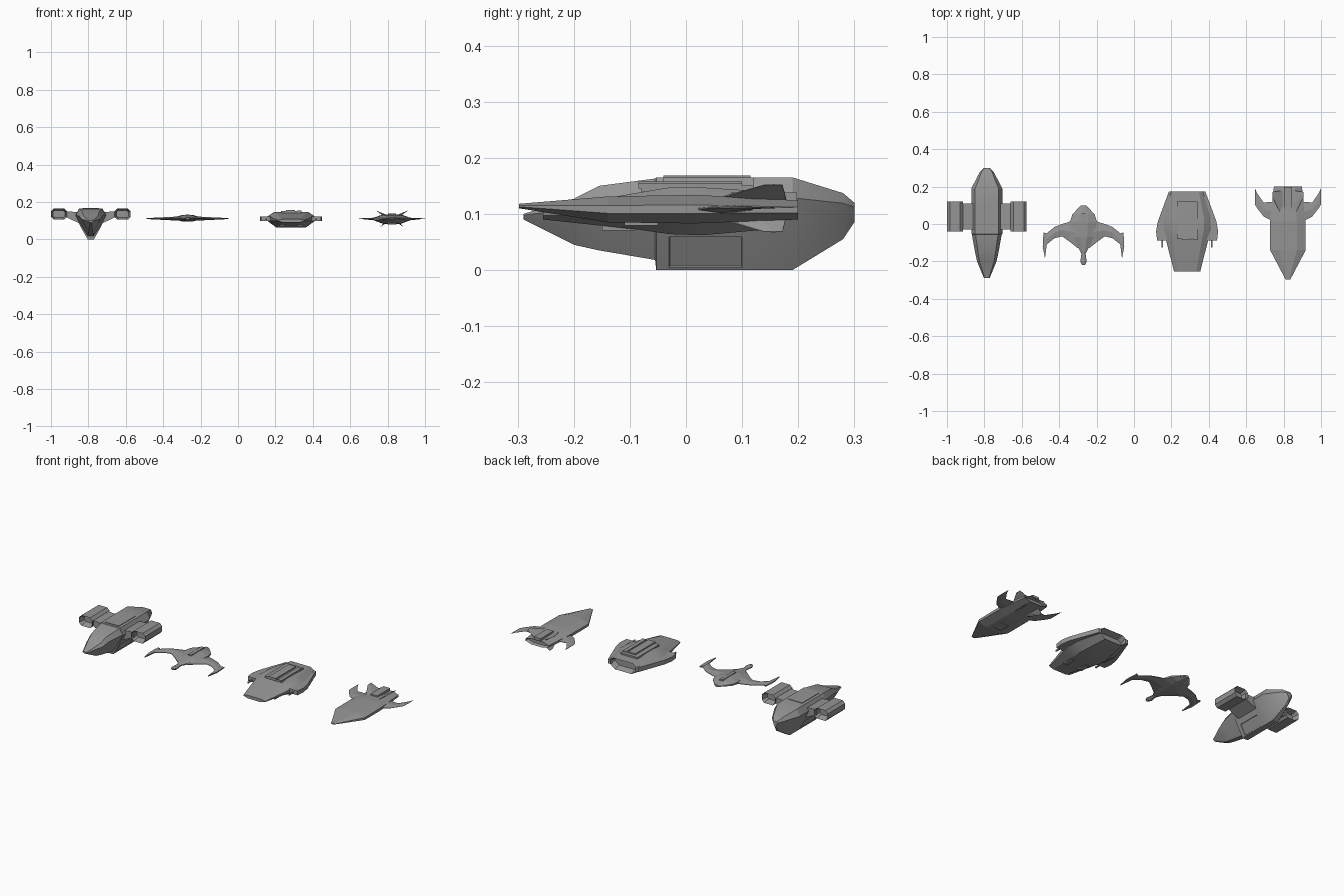
import bpy
import bmesh

default_cube = bpy.data.objects.get("Cube")
if default_cube:
    bpy.data.objects.remove(default_cube, do_unlink=True)

hull_grey = bpy.data.materials.new("hull_grey")
hull_grey.use_nodes = True
grey = (0.3, 0.3, 0.3, 1)
hull_grey.diffuse_color = grey
hull_grey.node_tree.nodes["Principled BSDF"].inputs["Base Color"].default_value = grey


def finish(name, bm, smooth=False):
    """Turn the bmesh into a named object, optionally with soft shading."""
    bmesh.ops.recalc_face_normals(bm, faces=bm.faces)
    mesh = bpy.data.meshes.new(name)
    bm.to_mesh(mesh)
    bm.free()
    mesh.materials.append(hull_grey)
    obj = bpy.data.objects.new(name, mesh)
    bpy.context.collection.objects.link(obj)
    if smooth:
        bpy.ops.object.select_all(action='DESELECT')
        obj.select_set(True)
        bpy.context.view_layer.objects.active = obj
        bpy.ops.object.shade_smooth_by_angle(angle=0.4)


def skin(bm, rings):
    """Join rings of points with quads, close both ends and return the caps."""
    rows = [[bm.verts.new(point) for point in ring] for ring in rings]
    for near, far in zip(rows, rows[1:]):
        for i in range(len(near)):
            bm.faces.new((near[i - 1], near[i], far[i], far[i - 1]))
    return [bm.faces.new(rows[0]), bm.faces.new(rows[-1])]


def hull(name, centre, sections, deck=0.6, shoulder=0.65, bilge=1, chine=0.35, keel=0.6,
         openings=(), wall=0.01, panel=None, smooth=False):
    """Eight-sided hull; each section is y, half width, bottom and top.
    Deck, bilge and keel are shares of the width, shoulder and chine of the height."""
    bm = bmesh.new()
    profile = [(deck, 1), (1, shoulder), (bilge, chine), (keel, 0)]
    profile += [(-across, up) for across, up in reversed(profile)]
    caps = skin(bm, [[(centre + across * width, y, bottom + up * (top - bottom))
                      for across, up in profile]
                     for y, width, bottom, top in sections])
    bmesh.ops.recalc_face_normals(bm, faces=bm.faces)
    # Sink a hollow into the open ends
    for cap in (caps[end] for end in openings):
        inward = -cap.normal * wall * 3
        bmesh.ops.inset_individual(bm, faces=[cap], thickness=wall)
        bmesh.ops.translate(bm, verts=cap.verts, vec=inward)
    # Cut a framed panel into the chosen faces
    if panel:
        chosen = [face for face in bm.faces if panel(face.calc_center_median())]
        bmesh.ops.inset_individual(bm, faces=chosen, thickness=0.007)
        bmesh.ops.inset_individual(bm, faces=chosen, thickness=0.002, depth=-0.003)
    finish(name, bm, smooth)


def wings(name, centre, stations, root_z, tip_z, thick, tip=0.1, edge=0.2):
    """Mirrored pair; each station is distance out, front y and rear y.
    Height and half thickness change evenly from root to tip."""
    bm = bmesh.new()
    root_x, tip_x = stations[0][0], stations[-1][0]
    for side in (-1, 1):
        rings = []
        for x, front, rear in stations:
            along = (x - root_x) / (tip_x - root_x)
            z = root_z + (tip_z - root_z) * along
            half = thick * (1 + (tip - 1) * along)
            outline = [(front, edge), ((front + rear) / 2, 1), (rear, edge)]
            outline += [(y, -up) for y, up in reversed(outline)]
            rings.append([(centre + side * x, y, z + up * half) for y, up in outline])
        skin(bm, rings)
    finish(name, bm)


def plates(name, centre, outline, low, high, sides=(-1, 1)):
    """Flat plate from an outline, mirrored unless one side is given."""
    bm = bmesh.new()
    for side in sides:
        skin(bm, [[(centre + side * x, y, z) for x, y in outline] for z in (low, high)])
    finish(name, bm)


def box(name, centre, inner, outer, front, rear, low, high, sides=(-1, 1)):
    outline = [(inner, front), (outer, front), (outer, rear), (inner, rear)]
    plates(name, centre, outline, low, high, sides)


# Freighter: deep keeled hull carrying two tube pods on pylons
freighter = -0.787
nose = [(-.29, .015, .09, .1), (-.2, .052, .045, .127),
        (-.155, .062, .035, .15), (-.055, .08, .018, .163)]
hold = [(y, .083, 0, .165) for y in (-.053, -.035, .105, .19)]
stern = [(.28, .036, .055, .137), (.3, .015, .085, .12)]
hull("freighter_hull", freighter, nose + hold + stern,
     deck=0.75, shoulder=0.78, bilge=0.63, chine=0.38, keel=0.2, smooth=True,
     panel=lambda c: 0 < c.y < .06 and .02 < c.z < .06)
box("freighter_roof_panel", freighter, -.045, .045, -.04, .115, .16, .168, [1])
for side, label in ((-1, "right"), (1, "left")):
    hull("freighter_pod_" + label, freighter + side * .17,
         [(y, .043, .105, .165) for y in (-.04, .12)],
         deck=0.65, shoulder=0.75, chine=0.25, keel=0.65,
         openings=(0, 1), wall=0.012, smooth=True)
wings("freighter_pylons", freighter, [(.06, -.03, .11), (.135, -.03, .11)],
      root_z=.115, tip_z=.135, thick=.03, tip=0.5, edge=1)

# Scout: slim neck, thin wings and forward swept tips
scout = -0.27
hull("scout_body", scout, [
    (-.22, .008, .105, .117), (-.2, .017, .1, .12), (-.16, .011, .103, .118),
    (-.07, .055, .097, .129), (.01, .072, .095, .131), (.05, .06, .097, .128),
    (.1, .015, .105, .118)], deck=0.35, keel=0.35)
wings("scout_wings", scout, [
    (.03, -.13, .045), (.08, -.09, .01), (.115, -.066, 0), (.155, -.076, -.016),
    (.21, -.12, -.06)], root_z=.111, tip_z=.111, thick=.012, tip=0.25)
plates("scout_wing_tips", scout, [
    (.2, -.05), (.214, -.045), (.218, -.12), (.206, -.185), (.195, -.1)], .108, .114)
box("scout_spine", scout, -.01, .01, -.06, .06, .126, .134, [1])

# Shuttle: blunt wedge nose, armoured sides and an open rear engine
shuttle = 0.284
hull("shuttle_hull", shuttle, [
    (-.255, .07, .09, .108), (-.085, .113, .072, .138), (-.03, .128, .064, .147),
    (.03, .128, .062, .147), (.175, .09, .075, .138)],
    deck=0.7, shoulder=0.7, bilge=0.97, chine=0.4, keel=0.6,
    openings=[1], wall=0.012, smooth=True)
plates("shuttle_side_armour", shuttle, [
    (.08, -.087), (.16, -.087), (.166, -.04), (.156, .015), (.097, .175), (.08, .175)],
    .098, .123)
box("shuttle_prongs", shuttle, .129, .136, -.125, -.08, .104, .112)
box("shuttle_roof", shuttle, -.055, .055, -.08, .12, .14, .151, [1])
box("shuttle_roof_block", shuttle, -.027, .02, -.085, .1, .145, .158, [1])
box("shuttle_roof_rail", shuttle, .032, .055, -.085, .1, .145, .155, [1])
box("shuttle_belly_blocks", shuttle, .035, .06, -.15, -.09, .07, .09)

# Fighter: arrow hull, swept wings and four splayed fins
fighter = 0.823
hull("fighter_hull", fighter, [
    (-.298, .012, .11, .118), (-.14, .095, .085, .131), (.015, .095, .083, .134),
    (.2, .075, .09, .124)], deck=0.5, keel=0.5, openings=[1], wall=0.006)
wings("fighter_wings", fighter, [
    (.07, .01, .12), (.13, .04, .115), (.165, .085, .165), (.177, .105, .192)],
    root_z=.108, tip_z=.111, thick=.009)
for label, root_z, tip_z, reach in (("upper", .12, .152, .082), ("lower", .1, .068, .06)):
    wings("fighter_" + label + "_fins", fighter,
          [(.025, .03, .18), (reach, .14, .172)], root_z, tip_z, thick=.009)
box("fighter_engine_block", fighter, -.022, .022, .08, .198, .12, .138, [1])
box("fighter_belly_hatch", fighter, -.025, .025, -.11, -.05, .079, .086, [1])
